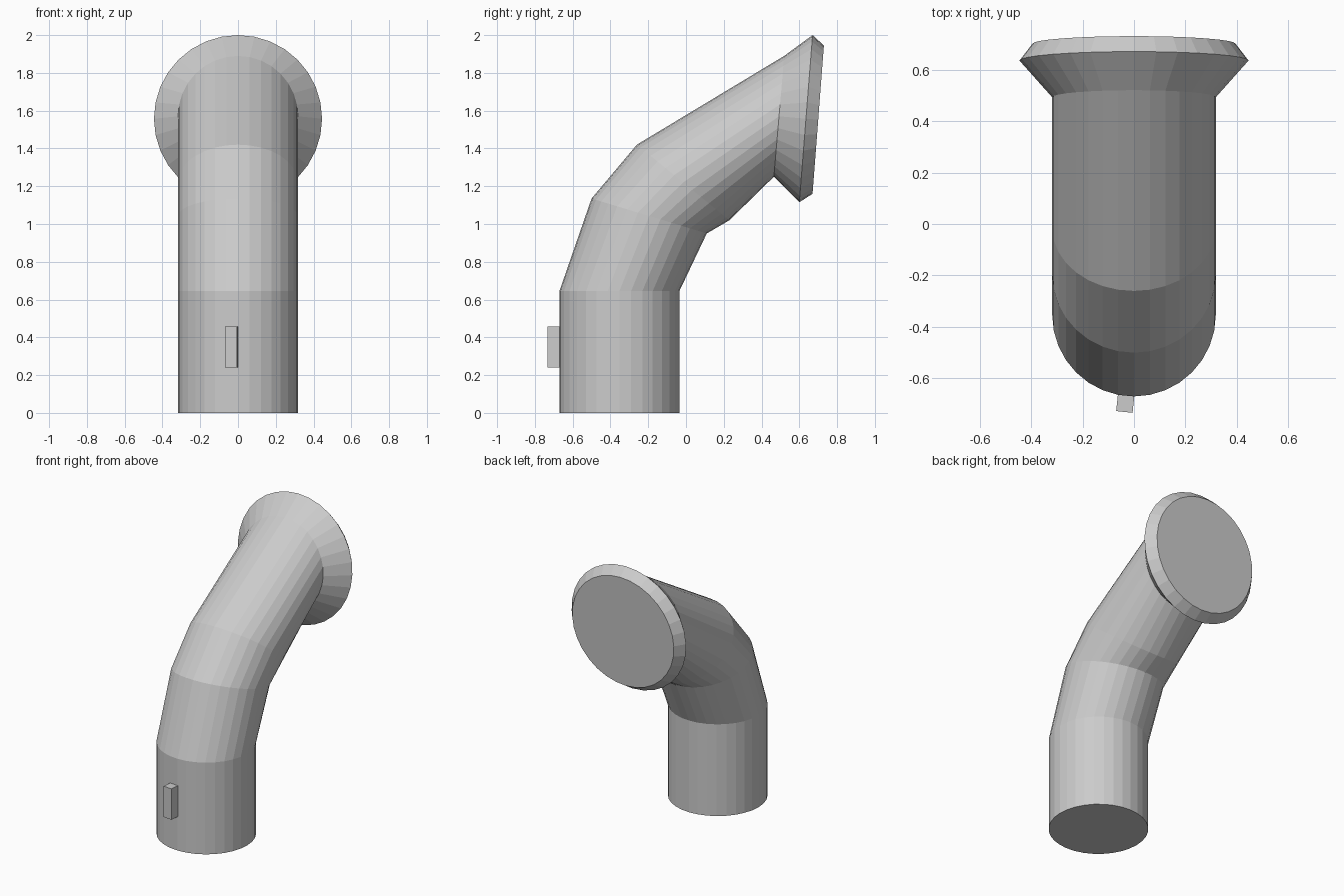
import bpy, bmesh, math
from mathutils import Vector

cube = bpy.data.objects.get("Cube")
if cube:
    bpy.data.objects.remove(cube, do_unlink=True)

grey = bpy.data.materials.new("light grey")
grey.use_nodes = True
colour = (0.6, 0.6, 0.6, 1)
grey.diffuse_color = colour
grey.node_tree.nodes["Principled BSDF"].inputs["Base Color"].default_value = colour

SIDES = 32


def finish(name, bm):
    bmesh.ops.recalc_face_normals(bm, faces=bm.faces)
    mesh = bpy.data.meshes.new(name)
    bm.to_mesh(mesh)
    bm.free()
    mesh.materials.append(grey)
    obj = bpy.data.objects.new(name, mesh)
    bpy.context.collection.objects.link(obj)
    return obj


def loft(name, sections):
    """Skin tilted elliptical rings: outer (y, z), inner (y, z), half width."""
    bm = bmesh.new()
    rings = []
    for outer, inner, width in sections:
        a, b = Vector((0, *outer)), Vector((0, *inner))
        mid, arm = (a + b) / 2, (a - b) / 2
        ring = []
        for i in range(SIDES):
            t = math.tau * i / SIDES
            ring.append(bm.verts.new(mid + arm * math.cos(t) + Vector((width * math.sin(t), 0, 0))))
        rings.append(ring)
    for low, high in zip(rings, rings[1:]):
        for i in range(SIDES):
            j = (i + 1) % SIDES
            bm.faces.new((low[i], low[j], high[j], high[i]))
    bm.faces.new(rings[0])
    bm.faces.new(rings[-1])
    return finish(name, bm)


# Bent pipe, from the upright base to the neck, with its flared closed mouth
R = 0.318
loft("bent_pipe_with_flared_mouth", [
    ((-0.67, 0), (-0.035, 0), R),
    ((-0.67, 0.645), (-0.035, 0.645), R),
    ((-0.50, 1.135), (0.11, 0.95), R),
    ((-0.26, 1.42), (0.23, 1.02), R),
    ((0.52, 1.89), (0.465, 1.25), R),
    ((0.67, 2.0), (0.60, 1.115), 0.445),
    ((0.73, 1.945), (0.67, 1.16), 0.395),
])

# Small upright tab on the front of the base
bm = bmesh.new()
bmesh.ops.create_cube(bm, size=1)
bmesh.ops.scale(bm, vec=(0.064, 0.085, 0.217), verts=bm.verts)
tab = finish("front_tab", bm)
tab.location = (-0.033, -0.688, 0.348)
tab.rotation_euler.z = math.radians(-6)
